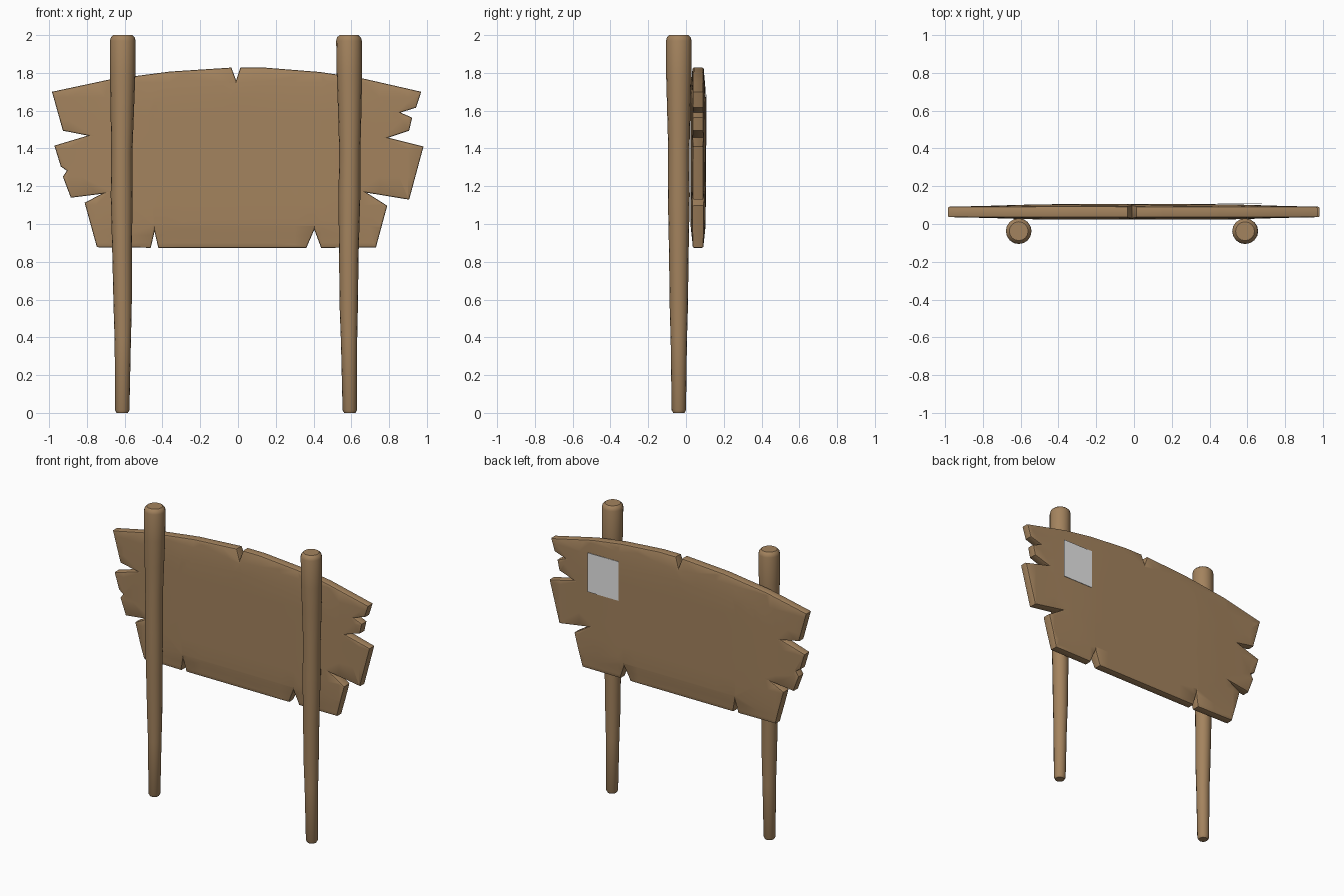
import bpy, bmesh, math
from mathutils import Vector

if "Cube" in bpy.data.objects:
    bpy.data.objects.remove(bpy.data.objects["Cube"])


def material(name, rgb):
    m = bpy.data.materials.new(name)
    m.diffuse_color = (*rgb, 1)
    m.use_nodes = True
    m.node_tree.nodes["Principled BSDF"].inputs["Base Color"].default_value = m.diffuse_color
    return m


WOOD = material("brown wood", (0.37, 0.228, 0.112))
GREY = material("pale grey", (0.8, 0.8, 0.8))


def finish(bm, name, mat, angle=35):
    bmesh.ops.recalc_face_normals(bm, faces=bm.faces[:])
    me = bpy.data.meshes.new(name)
    bm.to_mesh(me)
    bm.free()
    me.materials.append(mat)
    ob = bpy.data.objects.new(name, me)
    bpy.context.collection.objects.link(ob)
    bpy.ops.object.select_all(action='DESELECT')
    ob.select_set(True)
    bpy.context.view_layer.objects.active = ob
    bpy.ops.object.shade_smooth_by_angle(angle=math.radians(angle))
    return ob


# Posts: tapered round stakes, swelling towards the top
PROFILE = [(0, .030), (.015, .038), (.38, .043), (.55, .048), (.85, .052), (1.15, .058),
           (1.38, .056), (1.6, .062), (1.78, .067), (1.97, .068), (1.988, .063), (2.0, .050)]


def post(name, x0, phase):
    bm = bmesh.new()
    n = 16
    rings = []
    for i, (z, r) in enumerate(PROFILE):
        sway = 0.003 * math.sin(z * 4 + phase)
        rings.append([bm.verts.new((x0 + sway + r * math.cos(2 * math.pi * k / n),
                                    -.038 + r * math.sin(2 * math.pi * k / n), z))
                      for k in range(n)])
    for a, b in zip(rings, rings[1:]):
        for k in range(n):
            bm.faces.new((a[k], a[(k + 1) % n], b[(k + 1) % n], b[k]))
    bm.faces.new(rings[0][::-1])
    bm.faces.new(rings[-1])
    return finish(bm, name, WOOD, 40)


post("left_post", -.613, 0)
post("right_post", .589, 2)

# Board: ragged outline with splits and notches (x, z)
OUTLINE = [(-.985, 1.70), (-.68, 1.765), (-.36, 1.807), (-.035, 1.828), (-.01, 1.76),
           (.013, 1.828), (.14, 1.828), (.43, 1.805), (.65, 1.773), (.97, 1.70),
           (.943, 1.616), (.86, 1.59), (.922, 1.563), (.906, 1.494), (.795, 1.457),
           (.982, 1.41), (.906, 1.129), (.68, 1.166), (.79, 1.097), (.73, .875),
           (.44, .874), (.404, .97), (.362, .874), (-.422, .874), (-.442, .96),
           (-.462, .874), (-.747, .877), (-.812, 1.113), (-.72, 1.16), (-.885, 1.139),
           (-.927, 1.25), (-.906, 1.282), (-.938, 1.304), (-.972, 1.415), (-.795, 1.468),
           (-.927, 1.494)]
MID, HALF = .064, .028

bm = bmesh.new()
front = bm.faces.new([bm.verts.new((x, MID - HALF, z)) for x, z in OUTLINE])
ext = bmesh.ops.extrude_face_region(bm, geom=[front], use_keep_orig=True)
for v in ext["geom"]:
    if isinstance(v, bmesh.types.BMVert):
        v.co.y = MID + HALF
bmesh.ops.recalc_face_normals(bm, faces=bm.faces[:])
# soften the rims
rim = [e for e in bm.edges if abs(e.verts[0].co.y - e.verts[1].co.y) < .001]
bmesh.ops.bevel(bm, geom=rim, offset=.008, segments=2, profile=.5, affect='EDGES',
                clamp_overlap=True)
# cut a grid through the board so it can swell in the middle
bmesh.ops.triangulate(bm, faces=[f for f in bm.faces if len(f.verts) > 4])
cuts = [((i * .15, 0, 0), (1, 0, 0)) for i in range(-6, 7)]
cuts += [((0, 0, z), (0, 0, 1)) for z in (.9, .94, .99, 1.1, 1.25, 1.4, 1.55, 1.67, 1.75)]
for co, no in cuts:
    bmesh.ops.bisect_plane(bm, geom=bm.verts[:] + bm.edges[:] + bm.faces[:],
                           plane_co=Vector(co), plane_no=Vector(no), dist=1e-5)


def ease(t):
    t = max(0, min(1, t))
    return t * t * (3 - 2 * t)


for v in bm.verts:
    top = 1.83 - .13 * v.co.x ** 2
    swell = ease((1 - abs(v.co.x)) / .6) * ease((v.co.z - .86) / .16) * ease((top - v.co.z) / .2 + .2)
    v.co.y = MID + (v.co.y - MID) * (1 + .45 * swell)
finish(bm, "sign_board", WOOD)

# Blank square plate on the back of the board
bm = bmesh.new()
bmesh.ops.create_cube(bm, size=1)
for v in bm.verts:
    v.co = (.56 + v.co.x * .235, .1065 + v.co.y * .003, 1.55 + v.co.z * .27)
finish(bm, "back_plate", GREY)
